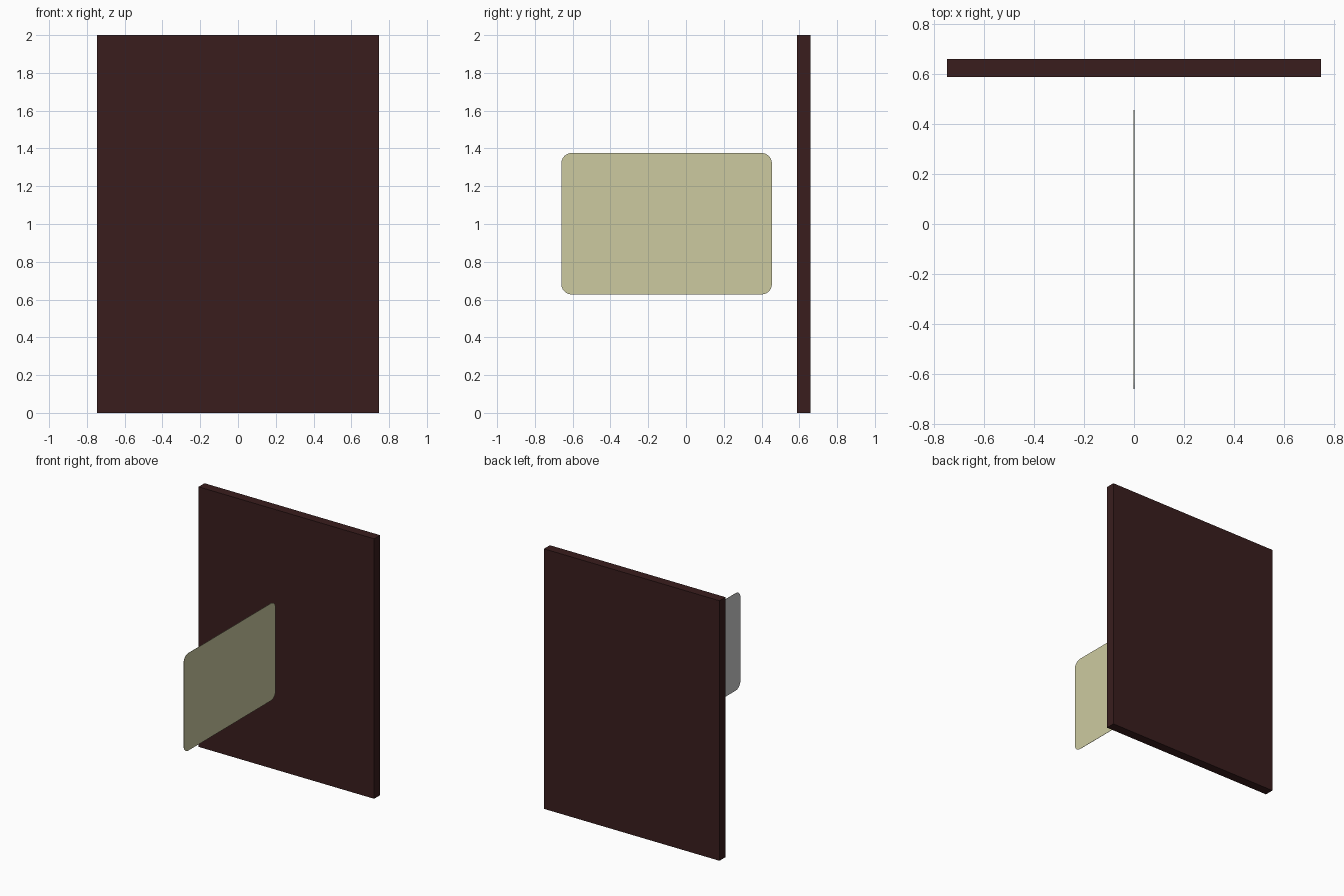
import bpy, bmesh
from mathutils import Matrix, Vector

cube = bpy.data.objects.get("Cube")
if cube:
    bpy.data.objects.remove(cube, do_unlink=True)


def material(name, srgb):
    color = [(c / 255) ** 2.2 for c in srgb] + [1]
    mat = bpy.data.materials.new(name)
    mat.use_nodes = True
    mat.diffuse_color = color
    mat.node_tree.nodes["Principled BSDF"].inputs["Base Color"].default_value = color
    return mat


def box(name, low, high, mats, corner=0):
    """Box between two corners; corner rounds the edges running along x."""
    low, high = Vector(low), Vector(high)
    bm = bmesh.new()
    bmesh.ops.create_cube(bm, size=1, matrix=Matrix.Translation((low + high) / 2)
                          @ Matrix.Diagonal((*(high - low), 1)))
    if corner:
        edges = [e for e in bm.edges
                 if abs((e.verts[0].co - e.verts[1].co).normalized().x) > 0.9]
        bmesh.ops.bevel(bm, geom=edges, offset=corner, segments=6,
                        profile=0.5, affect='EDGES')
    bm.normal_update()
    # Second material covers the side facing -x
    if len(mats) > 1:
        for f in bm.faces:
            f.material_index = int(f.normal.x < -0.5)
    mesh = bpy.data.meshes.new(name)
    bm.to_mesh(mesh)
    bm.free()
    for m in mats:
        mesh.materials.append(m)
    obj = bpy.data.objects.new(name, mesh)
    bpy.context.collection.objects.link(obj)
    return obj


wood = material("dark brown", (60, 35, 35))
cream = material("pale cream", (203, 201, 159))
grey = material("light grey", (203, 203, 203))

# Upright back board
box("back_board", (-0.747, 0.588, 0), (0.747, 0.66, 2), [wood])

# Thin rounded card standing in front, cream on one side and grey on the other
box("rounded_card", (-0.001, -0.66, 0.627), (0.001, 0.455, 1.376), [cream, grey], corner=0.055)
